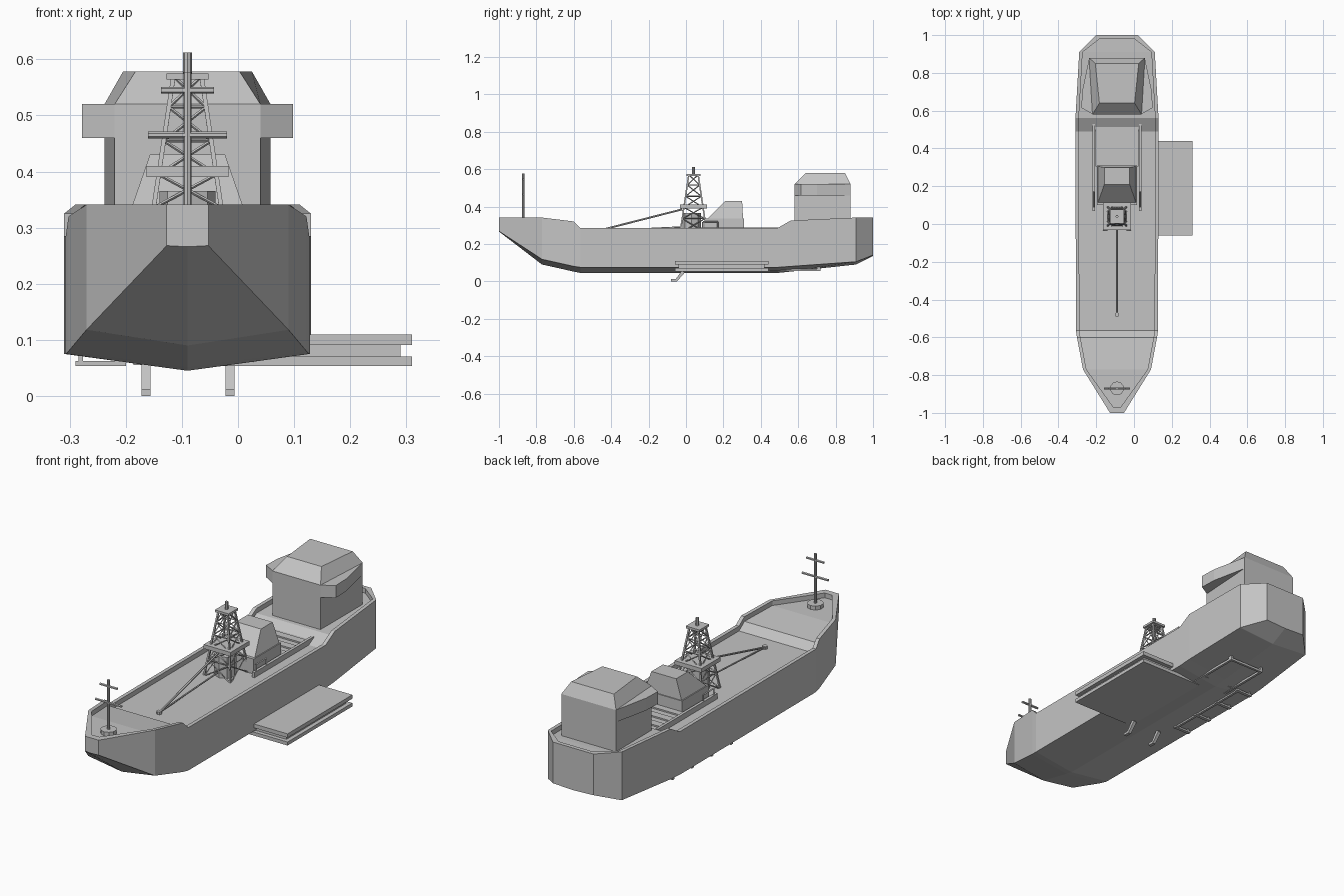
import bpy, bmesh
from mathutils import Vector

cube = bpy.data.objects.get("Cube")
if cube:
    bpy.data.objects.remove(cube, do_unlink=True)

CX = -0.09      # hull centreline
DECK = 0.262    # main deck height

grey = bpy.data.materials.new("plain_grey")
grey.use_nodes = True
grey.diffuse_color = (0.55, 0.55, 0.55, 1)
grey.node_tree.nodes["Principled BSDF"].inputs["Base Color"].default_value = (0.55, 0.55, 0.55, 1)


def finish(name, bm):
    bmesh.ops.recalc_face_normals(bm, faces=bm.faces)
    mesh = bpy.data.meshes.new(name)
    bm.to_mesh(mesh)
    bm.free()
    mesh.materials.append(grey)
    obj = bpy.data.objects.new(name, mesh)
    bpy.context.collection.objects.link(obj)
    return obj


def loft(name, rings):
    """Closed solid through rings of equal point count."""
    bm = bmesh.new()
    rows = [[bm.verts.new(p) for p in ring] for ring in rings]
    n = len(rows[0])
    for a, b in zip(rows, rows[1:]):
        for i in range(n):
            j = (i + 1) % n
            bm.faces.new((a[i], a[j], b[j], b[i]))
    bm.faces.new(rows[0])
    bm.faces.new(rows[-1])
    return finish(name, bm)


def rect(x0, x1, y0, y1, z):
    return [(x0, y0, z), (x1, y0, z), (x1, y1, z), (x0, y1, z)]


def box(name, x0, x1, y0, y1, z0, z1):
    return loft(name, [rect(x0, x1, y0, y1, z0), rect(x0, x1, y0, y1, z1)])


def add_bar(bm, a, b, r, sides=4):
    a, b = Vector(a), Vector(b)
    d = b - a
    turn = d.to_track_quat('Z', 'Y').to_matrix().to_4x4()
    turn.translation = (a + b) / 2
    bmesh.ops.create_cone(bm, cap_ends=True, segments=sides, radius1=r, radius2=r,
                          depth=d.length, matrix=turn)


def bars(name, pairs, r, sides=4):
    bm = bmesh.new()
    for a, b in pairs:
        add_bar(bm, a, b, r, sides)
    return finish(name, bm)


# Hull with sunken deck: y, half width, keel z, chine z, rim z
stations = [
    (-1.0, .037, .266, .268, .341), (-.77, .18, .09, .118, .341),
    (-.6, .212, .052, .08, .32), (-.565, .217, .045, .075, .285),
    (.49, .22, .045, .075, .285), (.56, .22, .052, .08, .325),
    (.91, .2, .09, .105, .341), (1.0, .11, .135, .14, .341)]
bm = bmesh.new()
rows = []
for y, w, keel, chine, rim in stations:
    yi = max(-.97, min(.98, y))
    wi, deck = w - .018, rim - .023
    pts = [(-w, y, rim), (-w, y, chine), (0, y, keel), (w, y, chine), (w, y, rim),
           (wi, yi, rim), (wi, yi, deck), (-wi, yi, deck), (-wi, yi, rim)]
    rows.append([bm.verts.new((CX + px, py, pz)) for px, py, pz in pts])
for a, b in zip(rows, rows[1:]):
    for i in range(9):
        j = (i + 1) % 9
        bm.faces.new((a[i], a[j], b[j], b[i]))
for r in (rows[0], rows[-1]):
    bm.faces.new(r[:5])
    bm.faces.new((r[0], r[4], r[5], r[8]))
    bm.faces.new(r[5:])
finish("hull", bm)


# Aft deckhouse, tapering toward the bow, with sloped roof
def trapezoid(front, back, y0, y1, z):
    return [(CX - front, y0, z), (CX + front, y0, z), (CX + back, y1, z), (CX - back, y1, z)]


loft("deckhouse", [trapezoid(.13, .148, .58, .88, .3),
                   trapezoid(.13, .148, .58, .88, .52),
                   trapezoid(.093, .115, .64, .85, .578)])
for side, label in ((1, "left"), (-1, "right")):
    plan = [(.128, .58), (.188, .615), (.185, .7), (.147, .88)]
    loft("bridge_wing_" + label,
         [[(CX + side * x, y, z) for x, y in plan] for z in (.46, .52)])

# Midship winch house with sloped front and tapered top
box("winch_house_base", CX - .105, CX + .105, .1, .31, DECK - .01, .335)
loft("winch_house_top", [trapezoid(.1, .1, .115, .305, .335),
                         trapezoid(.067, .067, .21, .3, .43)])

# Stepped hatch covers and side coamings
for i in range(3):
    y = .305 + .075 * i
    box("hatch_cover", CX - .115, CX + .115, y, y + .038, DECK - .01, .283)
    box("hatch_gap", CX - .115, CX + .115, y + .038, y + .075, DECK - .01, .276)
for side in (-1, 1):
    x = CX + side * .123
    box("hatch_coaming", x - .007, x + .007, .07, .53, DECK - .01, .288)
    bars("deck_frame", [((x, .09, DECK), (x, .09, .318)), ((x, .09, .318), (x, .17, .318)),
                        ((x, .17, .318), (x, .17, DECK))], .004)

# Lattice tower
TY = .04
BASE, TOP = DECK - .005, .57


def corner(k, z):
    h = .072 + (.025 - .072) * (z - BASE) / (TOP - BASE)
    sx, sy = ((-1, -1), (1, -1), (1, 1), (-1, 1))[k % 4]
    return (CX + sx * h, TY + sy * h, z)


levels = [BASE, .335, .395, .455, .515, TOP]
legs, braces = [], []
for k in range(4):
    legs.append((corner(k, BASE), corner(k, TOP)))
    for lo, hi in zip(levels, levels[1:]):
        braces += [(corner(k, lo), corner(k + 1, hi)), (corner(k + 1, lo), corner(k, hi)),
                   (corner(k, hi), corner(k + 1, hi))]
bars("tower_legs", legs, .0055)
bars("tower_braces", braces, .003)
box("tower_platform", CX - .073, CX + .073, TY - .073, TY + .073, .39, .41)
box("tower_top_platform", CX - .037, CX + .037, TY - .037, TY + .037, .564, .575)
bars("tower_post", [((CX, TY, .57), (CX, TY, .612))], .008, 8)
bars("tower_drum", [((CX, TY - .01, DECK - .01), (CX, TY - .01, .365))], .05, 8)

# Cargo boom and stay, meeting at a deck fitting
tip = (CX, -.48, DECK + .006)
bars("boom", [(tip, (CX, -.02, .385))], .005, 6)
bars("boom_stay", [(tip, (CX, -.03, .29))], .004, 6)
bars("boom_fitting", [((CX, -.48, DECK - .01), (CX, -.48, DECK + .014))], .012, 8)

# Bow mast
MY = -.87
bars("bow_mast_base", [((CX, MY, .31), (CX, MY, .337))], .037, 10)
bars("bow_mast", [((CX, MY, .33), (CX, MY, .577))], .007, 8)
bars("bow_crossbars", [((CX - w, MY, z), (CX + w, MY, z))
                       for w, z in ((.07, .465), (.047, .545))], .006, 6)

# Side landing platform: two slabs on a core
box("landing_lower", CX, .31, -.06, .44, .053, .07)
box("landing_core", CX, .29, -.04, .42, .07, .091)
box("landing_upper", CX, .31, -.06, .44, .091, .11)

# Fittings below the hull
for x in (-.164, -.014):
    profile = [(-.02, .06), (-.055, .012), (-.08, .012), (-.08, 0), (-.048, 0), (-.008, .045)]
    loft("keel_hook", [[(x + d, y, z) for y, z in profile] for d in (-.008, .008)])
for i in range(4):
    y = .06 + .15 * i
    box("keel_crossbar", -.29, -.2, y - .008, y + .008, .053, .062)
    for x in (-.28, -.21):
        box("keel_bracket", x - .004, x + .004, y - .006, y + .006, .06, .085)
box("keel_rail", -.216, -.204, .05, .52, .053, .062)
for x in (-.18, .0):
    box("stern_frame_side", x - .006, x + .006, .45, .72, .055, .066)
    box("stern_frame_bracket", x - .006, x + .006, .7, .72, .06, .1)
for y in (.51, .714):
    box("stern_frame_end", -.186, .006, y - .006, y + .006, .055, .066)
